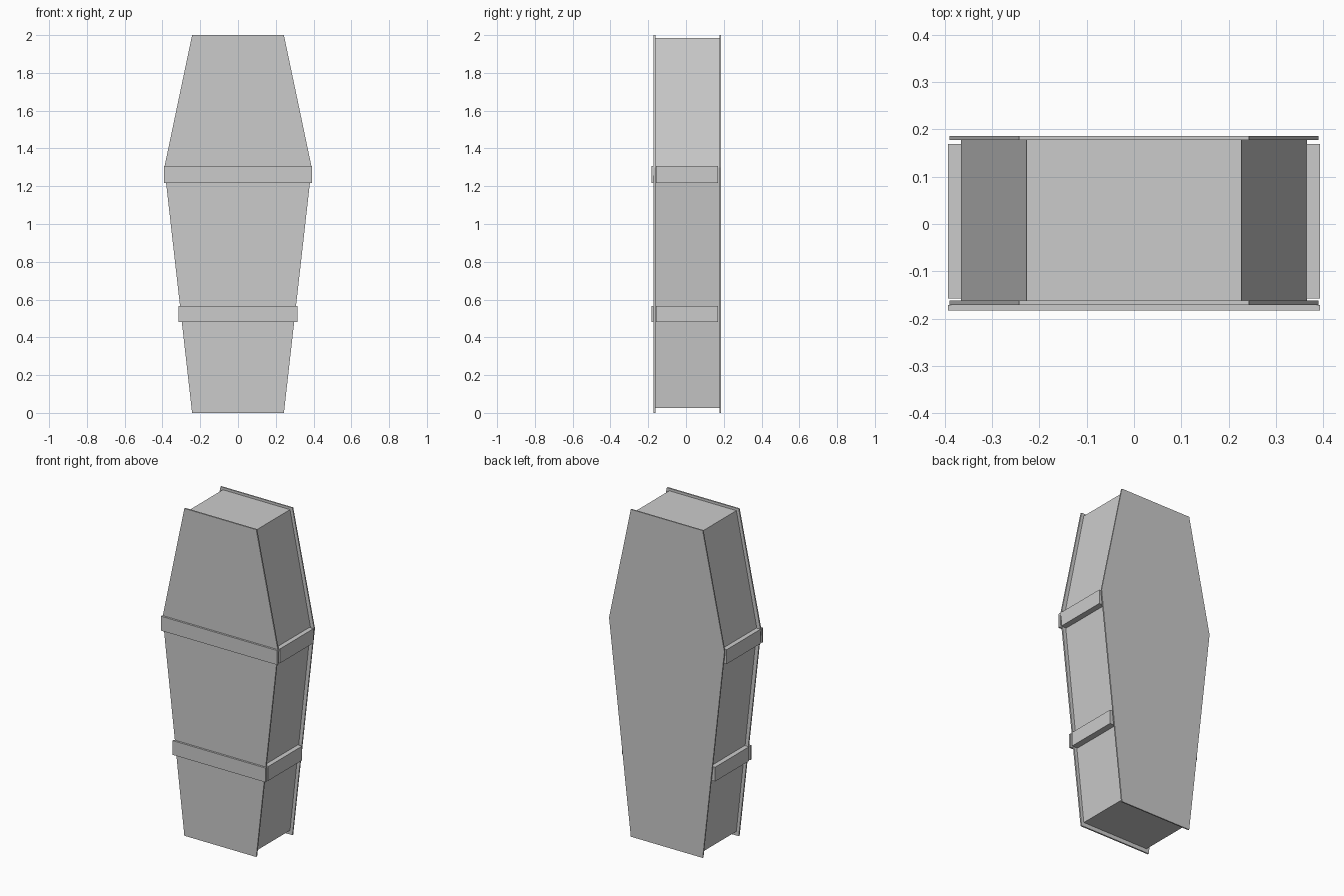
import bpy
import bmesh

cube = bpy.data.objects.get("Cube")
if cube:
    bpy.data.objects.remove(cube, do_unlink=True)

grey = bpy.data.materials.new("plain grey")
grey.use_nodes = True
colour = (0.6, 0.6, 0.6, 1)
grey.diffuse_color = colour
grey.node_tree.nodes["Principled BSDF"].inputs["Base Color"].default_value = colour


def prism(name, half_outline, y_front, y_back):
    """Mirror a right-hand (x, z) outline and extrude it from front to back."""
    outline = half_outline + [(-x, z) for x, z in reversed(half_outline)]
    bm = bmesh.new()
    face = bm.faces.new([bm.verts.new((x, y_front, z)) for x, z in outline])
    extruded = bmesh.ops.extrude_face_region(bm, geom=[face])
    verts = [v for v in extruded["geom"] if isinstance(v, bmesh.types.BMVert)]
    bmesh.ops.translate(bm, verts=verts, vec=(0, y_back - y_front, 0))
    bmesh.ops.recalc_face_normals(bm, faces=bm.faces)
    mesh = bpy.data.meshes.new(name)
    bm.to_mesh(mesh)
    bm.free()
    mesh.materials.append(grey)
    obj = bpy.data.objects.new(name, mesh)
    bpy.context.collection.objects.link(obj)
    return obj


# Six-sided box between two slightly larger panels
panel = [(0.243, 0), (0.39, 1.30), (0.243, 2)]
prism("box_body", [(0.227, 0.025), (0.366, 1.30), (0.227, 1.985)], -0.162, 0.178)
prism("front_panel", panel, -0.171, -0.162)
prism("back_panel", panel, 0.178, 0.186)

# Straps: a flat bar across the front and a band showing at both sides
for name, half, low, high in (("upper", 0.393, 1.218, 1.306),
                              ("lower", 0.315, 0.48, 0.567)):
    bar = [(half, low), (half, high)]
    prism(name + "_strap_front", bar, -0.183, -0.171)
    prism(name + "_strap_sides", bar, -0.158, 0.169)
